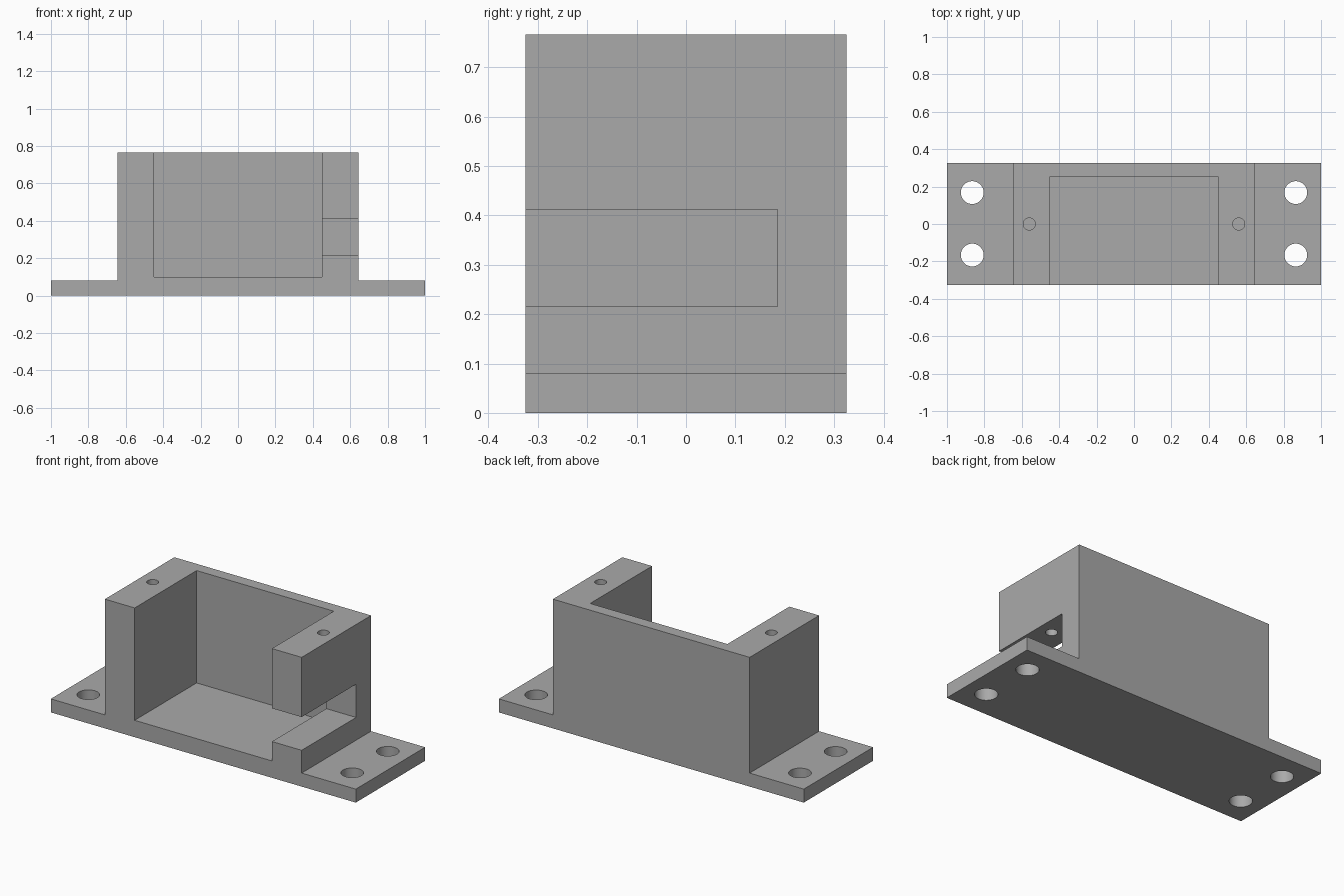
import bpy
import bmesh
from mathutils import Matrix, Vector

if "Cube" in bpy.data.objects:
    bpy.data.objects.remove(bpy.data.objects["Cube"], do_unlink=True)

DEPTH = 0.325        # half depth of the whole bracket
BODY = 0.645         # half width of the raised housing
TOP = 0.766
FLANGE = 0.08

grey = bpy.data.materials.new("plain grey")
grey.use_nodes = True
grey.diffuse_color = (0.4, 0.4, 0.4, 1)
grey.node_tree.nodes["Principled BSDF"].inputs["Base Color"].default_value = (0.4, 0.4, 0.4, 1)


def finish(name, bm):
    mesh = bpy.data.meshes.new(name)
    bm.to_mesh(mesh)
    bm.free()
    obj = bpy.data.objects.new(name, mesh)
    bpy.context.collection.objects.link(obj)
    mesh.materials.append(grey)
    return obj


def box(name, low, high):
    low, high = Vector(low), Vector(high)
    bm = bmesh.new()
    bmesh.ops.create_cube(bm, size=1, matrix=Matrix.Translation((low + high) / 2)
                          @ Matrix.Diagonal((high - low).to_4d()))
    return finish(name, bm)


def drill(name, x, y, low, high, radius):
    bm = bmesh.new()
    bmesh.ops.create_cone(bm, cap_ends=True, segments=48, radius1=radius, radius2=radius,
                          depth=high - low, matrix=Matrix.Translation((x, y, (low + high) / 2)))
    return finish(name, bm)


def boolean(target, tool, operation="DIFFERENCE"):
    mod = target.modifiers.new(tool.name, "BOOLEAN")
    mod.operation = operation
    mod.solver = "EXACT"
    mod.object = tool
    bpy.context.view_layer.objects.active = target
    bpy.ops.object.modifier_apply(modifier=mod.name)
    bpy.data.objects.remove(tool, do_unlink=True)


# Housing outline: inverted T profile extruded through the depth
half = [(1, 0), (1, FLANGE), (BODY, FLANGE), (BODY, TOP)]
outline = half + [(-x, z) for x, z in reversed(half)]
bm = bmesh.new()
face = bm.faces.new([bm.verts.new((x, -DEPTH, z)) for x, z in outline])
sweep = bmesh.ops.extrude_face_region(bm, geom=[face])
bmesh.ops.translate(bm, vec=(0, 2 * DEPTH, 0),
                    verts=[v for v in sweep["geom"] if isinstance(v, bmesh.types.BMVert)])
bmesh.ops.recalc_face_normals(bm, faces=bm.faces)
bracket = finish("mounting_bracket", bm)

# Open-fronted pocket and cable slot through the left wall
boolean(bracket, box("pocket", (-0.45, -0.5, 0.1), (0.45, 0.255, 1)))
boolean(bracket, box("cable_slot", (0.4, -0.5, 0.215), (0.8, 0.185, 0.412)))

# Screw pilot holes in the walls and mounting holes in the flanges
for side in (-1, 1):
    boolean(bracket, drill("pilot_hole", side * 0.56, 0, 0.37, 0.9, 0.032))
    for y in (-0.166, 0.168):
        boolean(bracket, drill("mounting_hole", side * 0.865, y, -0.1, 0.2, 0.061))

# Smooth hole walls with crisp edges elsewhere
bpy.ops.object.select_all(action="DESELECT")
bracket.select_set(True)
bpy.context.view_layer.objects.active = bracket
bpy.ops.object.shade_smooth_by_angle(angle=0.5)
